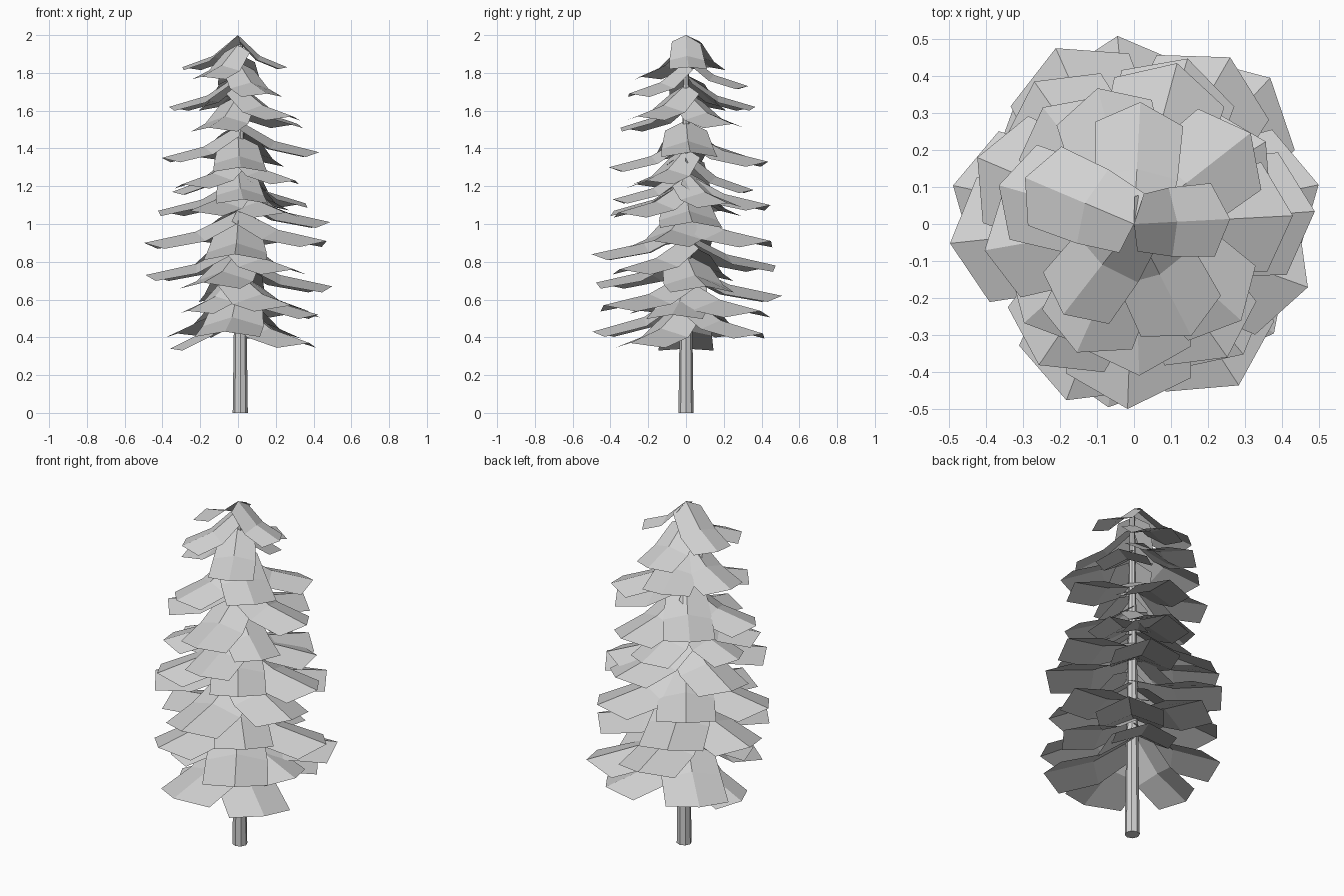
import bpy, bmesh, math
from mathutils import Matrix, Vector

if "Cube" in bpy.data.objects:
    bpy.data.objects.remove(bpy.data.objects["Cube"])

grey = bpy.data.materials.new("plain_grey")
grey.use_nodes = True
grey.diffuse_color = (0.64, 0.64, 0.64, 1)
grey.node_tree.nodes["Principled BSDF"].inputs["Base Color"].default_value = (0.64, 0.64, 0.64, 1)


def finish(name, bm):
    mesh = bpy.data.meshes.new(name)
    bm.to_mesh(mesh)
    bm.free()
    mesh.materials.append(grey)
    obj = bpy.data.objects.new(name, mesh)
    bpy.context.collection.objects.link(obj)
    return obj


def add_branch(bm, azimuth, length, tip_z, drop=0.17):
    """Panel folded along its ridge: rows at the trunk, the middle and the tip."""
    turn = Matrix.Rotation(math.radians(azimuth), 3, 'Z')
    slant = math.hypot(length, drop)

    def point(reach, side, fall, sag=0.0):
        p = turn @ Vector((reach * length, side * slant, 0))
        p.z = tip_z + drop * (1 - fall) - sag * length
        return bm.verts.new(p)

    ridge = [point(0, 0, 0), point(0.45, 0, 0.65), point(1, 0, 1)]
    for s in (1, -1):
        edge = [point(0.02, 0.24 * s, 0, 0.13),
                point(0.38, 0.30 * s, 0.6, 0.12),
                point(0.82, 0.32 * s, 0.92, 0.09)]
        for k in (0, 1):
            loop = [ridge[k], ridge[k + 1], edge[k + 1], edge[k]]
            bm.faces.new(loop if s > 0 else loop[::-1])


# Trunk: tapered eight-sided pole
bm = bmesh.new()
bmesh.ops.create_cone(bm, cap_ends=True, segments=8, radius1=0.04, radius2=0.014,
                      depth=1.95, matrix=Matrix.Translation((0.012, 0, 0.975)))
finish("trunk", bm)

# Tiers from the top down; each branch is (azimuth, length, tip height, optional drop)
tiers = [
    [(157, .32, 1.83), (3, .26, 1.83), (232, .31, 1.78), (87, .33, 1.73), (297, .34, 1.69)],
    [(164, .38, 1.62), (38, .40, 1.53), (246, .38, 1.51), (105, .38, 1.62), (318, .39, 1.57)],
    [(3, .43, 1.38), (190, .41, 1.35), (272, .41, 1.30), (75, .45, 1.33), (128, .40, 1.36)],
    [(178, .35, 1.17, .2), (274, .39, 1.13), (84, .36, 1.18, .2), (325, .37, 1.23), (222, .40, 1.21), (32, .42, 1.11)],
    [(4, .49, 1.01), (157, .46, 1.07), (72, .47, 1.10), (236, .46, 1.07), (305, .44, 1.06)],
    [(186, .50, .90), (268, .50, .84), (340, .50, .91), (60, .52, .91), (125, .47, .92)],
    [(12, .51, .67), (168, .50, .73), (249, .51, .69), (114, .52, .78), (310, .46, .76)],
    [(95, .51, .62), (303, .52, .57), (350, .43, .52, .2), (47, .54, .54), (222, .36, .54, .22)],
    [(180, .36, .34, .28), (262, .50, .43, .22), (322, .48, .37, .22), (60, .47, .42, .2), (134, .46, .42, .26)],
]
for number, tier in enumerate(tiers, 1):
    bm = bmesh.new()
    for branch in tier:
        add_branch(bm, *branch)
    finish("branch_tier_%d" % number, bm)
